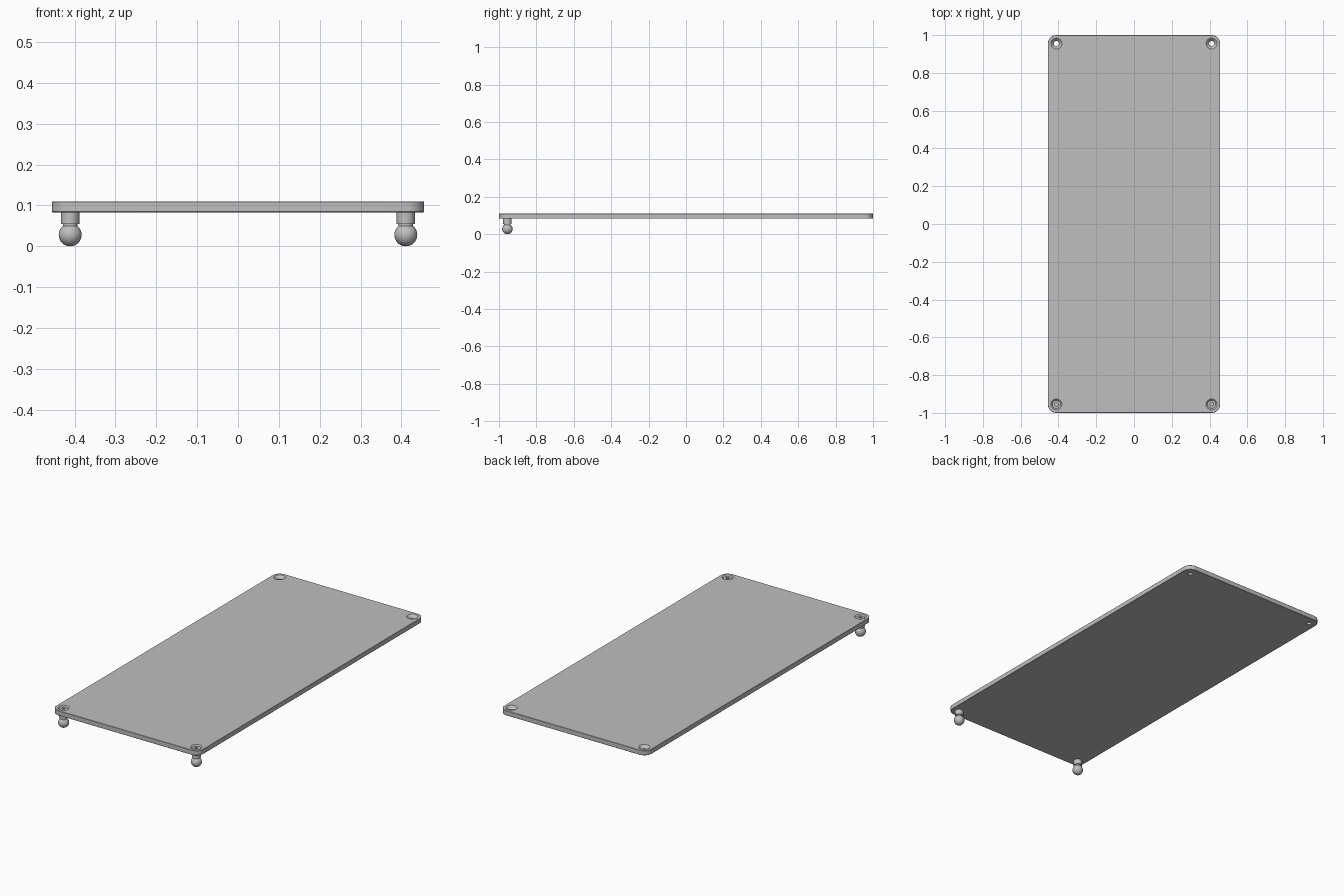
import bpy, bmesh, math
from mathutils import Matrix, Vector

old = bpy.data.objects.get("Cube")
if old:
    bpy.data.objects.remove(old, do_unlink=True)

HALF_X, HALF_Y = 0.456, 1.0
BOTTOM, TOP = 0.083, 0.11
CORNER = 0.045
HOLE_X, HOLE_Y = HALF_X - CORNER, HALF_Y - CORNER

grey = bpy.data.materials.new("plain grey")
grey.use_nodes = True
grey.diffuse_color = (0.52, 0.52, 0.52, 1)
grey.node_tree.nodes["Principled BSDF"].inputs["Base Color"].default_value = (0.52, 0.52, 0.52, 1)


def finish(bm, name, location=(0, 0, 0)):
    bmesh.ops.recalc_face_normals(bm, faces=bm.faces)
    mesh = bpy.data.meshes.new(name)
    bm.to_mesh(mesh)
    bm.free()
    mesh.materials.append(grey)
    obj = bpy.data.objects.new(name, mesh)
    obj.location = location
    bpy.context.collection.objects.link(obj)
    return obj


def lathe(name, profile, location, steps=40):
    """Spin a radius/height profile around the z axis."""
    bm = bmesh.new()
    verts = [bm.verts.new((r, 0, z)) for r, z in profile]
    edges = [bm.edges.new(pair) for pair in zip(verts, verts[1:])]
    bmesh.ops.spin(bm, geom=verts + edges, cent=(0, 0, 0), axis=(0, 0, 1),
                   angle=math.tau, steps=steps)
    bmesh.ops.remove_doubles(bm, verts=bm.verts, dist=1e-5)
    return finish(bm, name, location)


def activate(obj):
    bpy.ops.object.select_all(action='DESELECT')
    obj.select_set(True)
    bpy.context.view_layer.objects.active = obj


def smooth(obj):
    activate(obj)
    bpy.ops.object.shade_smooth_by_angle(angle=math.radians(35))


def cut(obj, cutter):
    mod = obj.modifiers.new("cut", 'BOOLEAN')
    mod.operation = 'DIFFERENCE'
    mod.solver = 'EXACT'
    mod.object = cutter
    activate(obj)
    bpy.ops.object.modifier_apply(modifier=mod.name)
    bpy.data.objects.remove(cutter, do_unlink=True)


# Plate with rounded corners and a fine chamfer
bm = bmesh.new()
bmesh.ops.create_cube(bm, size=1, matrix=Matrix.Translation((0, 0, (TOP + BOTTOM) / 2))
                      @ Matrix.Diagonal((2 * HALF_X, 2 * HALF_Y, TOP - BOTTOM, 1)))
upright = [e for e in bm.edges
           if abs((e.verts[0].co - e.verts[1].co).normalized().z) > 0.9]
bmesh.ops.bevel(bm, geom=upright, offset=CORNER, segments=12, profile=0.5, affect='EDGES')
rims = [e for e in bm.edges if abs(e.verts[0].co.z - e.verts[1].co.z) < 1e-5]
bmesh.ops.bevel(bm, geom=rims, offset=0.0015, segments=1, affect='EDGES')
plate = finish(bm, "plate")

# Countersunk screw holes in the four corners
sink = [(0, 0.07), (0.0135, 0.07), (0.0135, 0.0945), (0.029, TOP), (0.029, 0.12), (0, 0.12)]
for sx in (-1, 1):
    for sy in (-1, 1):
        cut(plate, lathe("hole_cutter", sink, (sx * HOLE_X, sy * HOLE_Y, 0)))
smooth(plate)

# Ball feet and socket screws at the front corners
for side, sx in (("right", -1), ("left", 1)):
    place = Vector((sx * HOLE_X, -HOLE_Y, 0))

    bm = bmesh.new()
    bmesh.ops.create_uvsphere(bm, u_segments=40, v_segments=24, radius=0.028)
    smooth(finish(bm, side + "_ball_foot", place + Vector((0, 0, 0.028))))

    stem = [(0, 0.05), (0.018, 0.05), (0.018, 0.054), (0.0225, 0.055),
            (0.0225, BOTTOM), (0, BOTTOM)]
    smooth(lathe(side + "_foot_stem", stem, place))

    screw_shape = [(0, 0.08), (0.013, 0.08), (0.013, 0.0945), (0.0215, 0.103),
                   (0.0215, 0.105), (0, 0.105)]
    screw = lathe(side + "_screw", screw_shape, place)
    bm = bmesh.new()
    bmesh.ops.create_cone(bm, cap_ends=True, segments=6, radius1=0.01, radius2=0.01, depth=0.02)
    cut(screw, finish(bm, "socket_cutter", place + Vector((0, 0, 0.106))))
    smooth(screw)
